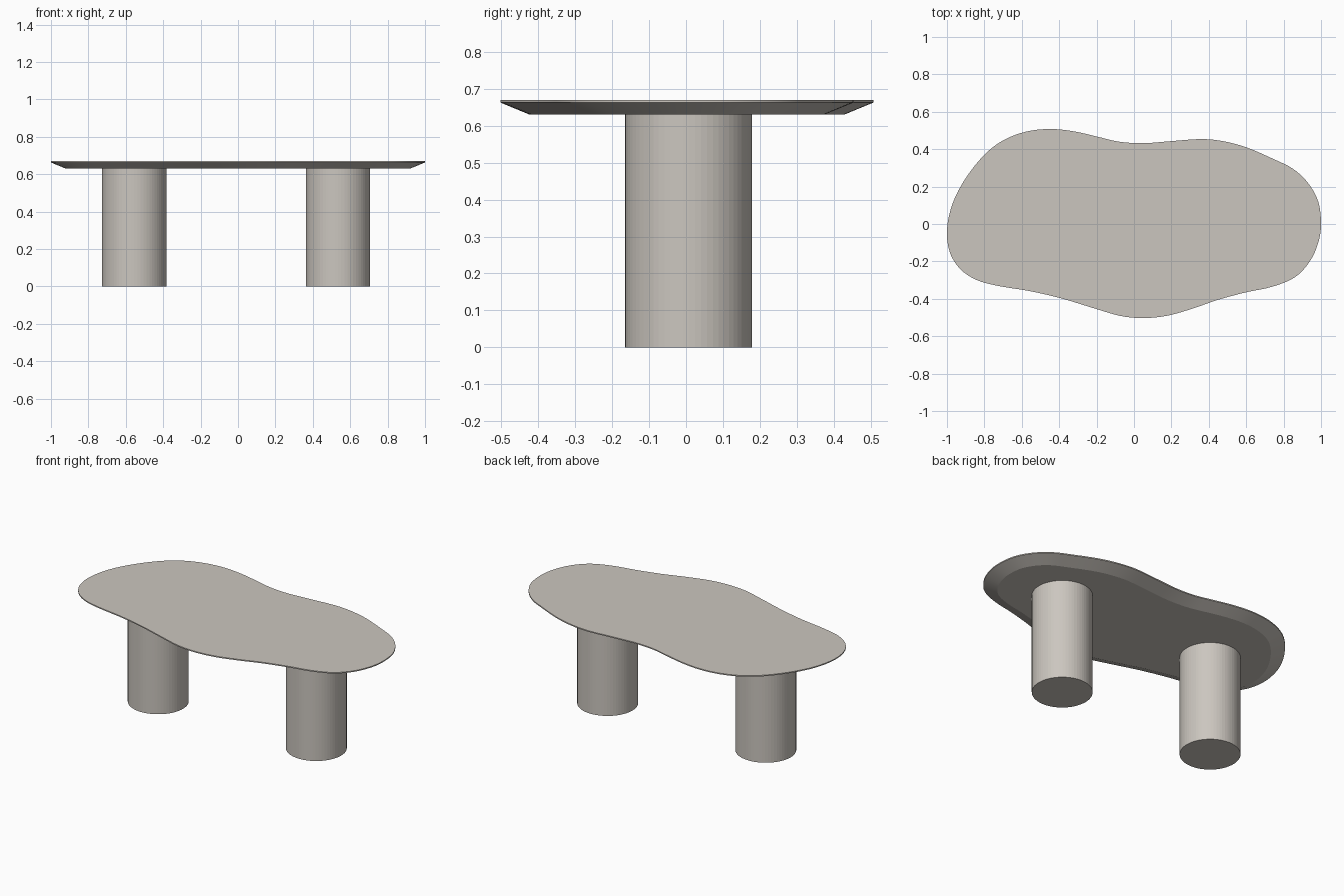
import bpy, bmesh, math
from mathutils import Vector

if "Cube" in bpy.data.objects:
    bpy.data.objects.remove(bpy.data.objects["Cube"])

stone = bpy.data.materials.new("warm grey stone")
stone.diffuse_color = (0.60, 0.565, 0.52, 1)
stone.use_nodes = True
stone.node_tree.nodes["Principled BSDF"].inputs["Base Color"].default_value = stone.diffuse_color

# Control points of the pebble-shaped outline, counter-clockwise
OUTLINE = [(1.0, 0.0), (.985, .12), (.93, .22), (.85, .295), (.74, .35), (.6, .41),
           (.48, .442), (.36, .454), (.2, .443), (.05, .432), (-.08, .44), (-.2, .468),
           (-.32, .495), (-.45, .508), (-.58, .493), (-.7, .447), (-.8, .37), (-.9, .245),
           (-.97, .11), (-1.0, -.03), (-.985, -.15), (-.93, -.24), (-.84, -.3),
           (-.72, -.332), (-.55, -.36), (-.38, -.4), (-.2, -.455), (-.07, -.492),
           (.05, -.503), (.18, -.49), (.32, -.45), (.45, -.405), (.6, -.365),
           (.74, -.335), (.86, -.285), (.94, -.2), (.985, -.1)]


def smooth_loop(points, steps=4):
    """Closed Catmull-Rom curve through the points."""
    p = [Vector(q) for q in points]
    n, out = len(p), []
    for i in range(n):
        a, b, c, d = p[i - 1], p[i], p[(i + 1) % n], p[(i + 2) % n]
        for s in range(steps):
            t = s / steps
            out.append(0.5 * (2 * b + (c - a) * t + (2 * a - 5 * b + 4 * c - d) * t ** 2
                              + (3 * b - a - 3 * c + d) * t ** 3))
    return out


def inset(loop, dist):
    """Move each point inward along the outline normal."""
    out = []
    for i, v in enumerate(loop):
        t = (loop[(i + 1) % len(loop)] - loop[i - 1]).normalized()
        out.append(v + Vector((-t.y, t.x)) * dist)
    return out


def finish(bm, name):
    bmesh.ops.recalc_face_normals(bm, faces=bm.faces)
    mesh = bpy.data.meshes.new(name)
    bm.to_mesh(mesh)
    bm.free()
    mesh.materials.append(stone)
    obj = bpy.data.objects.new(name, mesh)
    bpy.context.collection.objects.link(obj)
    return obj


# Table top: thin upright lip, then a wide bevel to the underside
edge = smooth_loop(OUTLINE)
bm = bmesh.new()
rings = [[bm.verts.new((v.x, v.y, z)) for v in inset(edge, d)]
         for d, z in ((0, .67), (0, .663), (.08, .63))]
for lo, hi in zip(rings, rings[1:]):
    for i in range(len(edge)):
        j = (i + 1) % len(edge)
        bm.faces.new((lo[i], lo[j], hi[j], hi[i]))
bm.faces.new(rings[0])
bm.faces.new(rings[-1])
top = finish(bm, "table_top")

# Two cylindrical legs
legs = []
for name, x in (("left_leg", -.555), ("right_leg", .535)):
    bm = bmesh.new()
    bmesh.ops.create_cone(bm, cap_ends=True, segments=64, radius1=.172, radius2=.172, depth=.63)
    bmesh.ops.translate(bm, verts=bm.verts, vec=(x, .007, .315))
    legs.append(finish(bm, name))

# Smooth the table rim only; the legs keep their fine flat facets
bpy.ops.object.select_all(action='DESELECT')
top.select_set(True)
bpy.context.view_layer.objects.active = top
bpy.ops.object.shade_smooth_by_angle(angle=math.radians(20))
